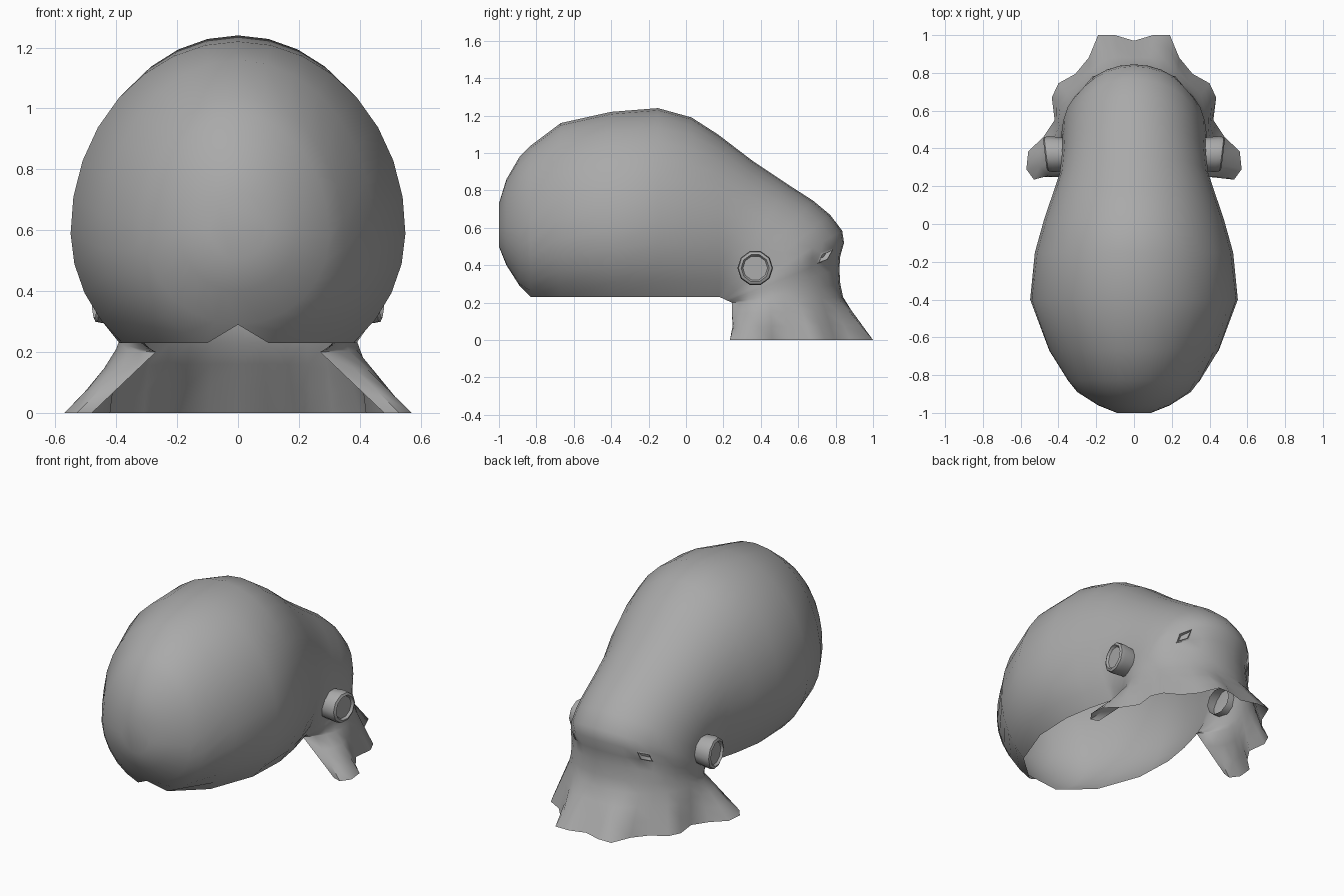
import bpy, bmesh, math
from mathutils import Vector

cube = bpy.data.objects.get("Cube")
if cube:
    bpy.data.objects.remove(cube, do_unlink=True)

grey = bpy.data.materials.new("plain grey")
grey.use_nodes = True
tone = (0.4, 0.4, 0.4, 1)
grey.diffuse_color = tone
grey.node_tree.nodes["Principled BSDF"].inputs["Base Color"].default_value = tone

HALF = 12  # segments from lower rim to crest


def finish(bm, name, angle):
    bmesh.ops.recalc_face_normals(bm, faces=bm.faces[:])
    mesh = bpy.data.meshes.new(name)
    bm.to_mesh(mesh)
    bm.free()
    obj = bpy.data.objects.new(name, mesh)
    bpy.context.collection.objects.link(obj)
    mesh.materials.append(grey)
    bpy.ops.object.select_all(action='DESELECT')
    obj.select_set(True)
    bpy.context.view_layer.objects.active = obj
    bpy.ops.object.shade_smooth_by_angle(angle=math.radians(angle))
    return obj


def arch(root, tip, wide, base, c):
    """Half of an open arch, from the rim up to the crest."""
    root, tip = Vector((0, *root)), Vector((0, *tip))
    low = -math.acos(base / wide)
    pts = []
    for i in range(HALF + 1):
        phi = low + (math.pi / 2 - low) * i / HALF
        s = math.sin(phi)
        h = c * (1 + s / -math.sin(low)) if s < 0 else c + (1 - c) * s
        p = root.lerp(tip, h)
        p.x = wide * math.cos(phi)
        pts.append(p)
    return pts


# Skull stations: y, rim height, crest height, half width, rim half width
skull = [(-1, .50, .73, .09, 0), (-.96, .40, .86, .19, 0), (-.89, .29, .98, .30, 0),
         (-.83, .23, 1.04, .35, .10), (-.67, .23, 1.16, .45, .28),
         (-.40, .23, 1.22, .55, .38), (-.15, .23, 1.24, .525, .39),
         (.03, .23, 1.19, .475, .36)]
rings = [arch((y, z0), (y, z1), a, b, .42 if y < -.8 else .37)
         for y, z0, z1, a, b in skull]

# Face stations fan around the neck: crest y, crest z, half width
face = [(.17, 1.10, .425), (.36, .955, .395), (.54, .835, .385), (.68, .745, .38),
        (.77, .67, .38), (.835, .585, .38), (.845, .52, .385), (.825, .45, .385),
        (.82, .38, .385), (.825, .30, .39), (.84, .23, .40)]
for k, (y, z, a) in enumerate(face):
    t = k / (len(face) - 1)
    rings.append(arch((.18 + .065 * t, .23 - .03 * t), (y, z), a, .32 - .05 * t,
                      .42 - .06 * t))

# Ruffled skirt blends from the lowest face station to the hem
hem = [(.48, .25), (.53, .235), (.57, .29), (.56, .385), (.48, .46), (.42, .55),
       (.435, .67), (.40, .745), (.31, .795), (.24, .88), (.19, 1.0), (.10, 1.0), (0, .97)]
top = rings[-1]
for t in (.3, .65, 1):
    rings.append([p.lerp(Vector((x, y, 0)), t) for p, (x, y) in zip(top, hem)])

bm = bmesh.new()
grid = []
for ring in rings:
    full = ring + [Vector((-p.x, p.y, p.z)) for p in reversed(ring[:-1])]
    grid.append([bm.verts.new(p) for p in full])
for r0, r1 in zip(grid, grid[1:]):
    for i in range(2 * HALF):
        bm.faces.new((r0[i], r0[i + 1], r1[i + 1], r1[i]))
bm.faces.new(grid[0][:-1])
bmesh.ops.remove_doubles(bm, verts=bm.verts[:], dist=.0005)
bmesh.ops.recalc_face_normals(bm, faces=bm.faces[:])

# Eye sockets: sunken hollow under the brow with a narrow slit
for side in (-1, 1):
    spot = Vector((side * .26, .73, .43))
    for v in bm.verts:
        d = (v.co - spot).length
        if d < .1:
            v.co.y -= .03 * (1 - d / .1)
    eye = min(bm.faces, key=lambda f: (f.calc_center_median() - spot).length)
    bmesh.ops.inset_region(bm, faces=[eye], thickness=.012, depth=.008)
    bmesh.ops.inset_region(bm, faces=[eye], thickness=.008, depth=-.025)
finish(bm, "head_and_skirt", 60)

# Ears: ten-sided discs with a rounded rim and a dished centre
profile = [(.085, .33), (.095, .44), (.09, .465), (.075, .472), (.066, .458)]
for side, name in ((1, "left_ear"), (-1, "right_ear")):
    bm = bmesh.new()
    loops = []
    for r, x in profile:
        loops.append([bm.verts.new((side * (x + .12 * r * math.cos(k * math.tau / 10)),
                                    .37 + r * math.cos(k * math.tau / 10),
                                    .385 + r * math.sin(k * math.tau / 10)))
                      for k in range(10)])
    for a, b in zip(loops, loops[1:]):
        for k in range(10):
            n = (k + 1) % 10
            bm.faces.new((a[k], a[n], b[n], b[k]))
    bm.faces.new(loops[-1])
    finish(bm, name, 40)
